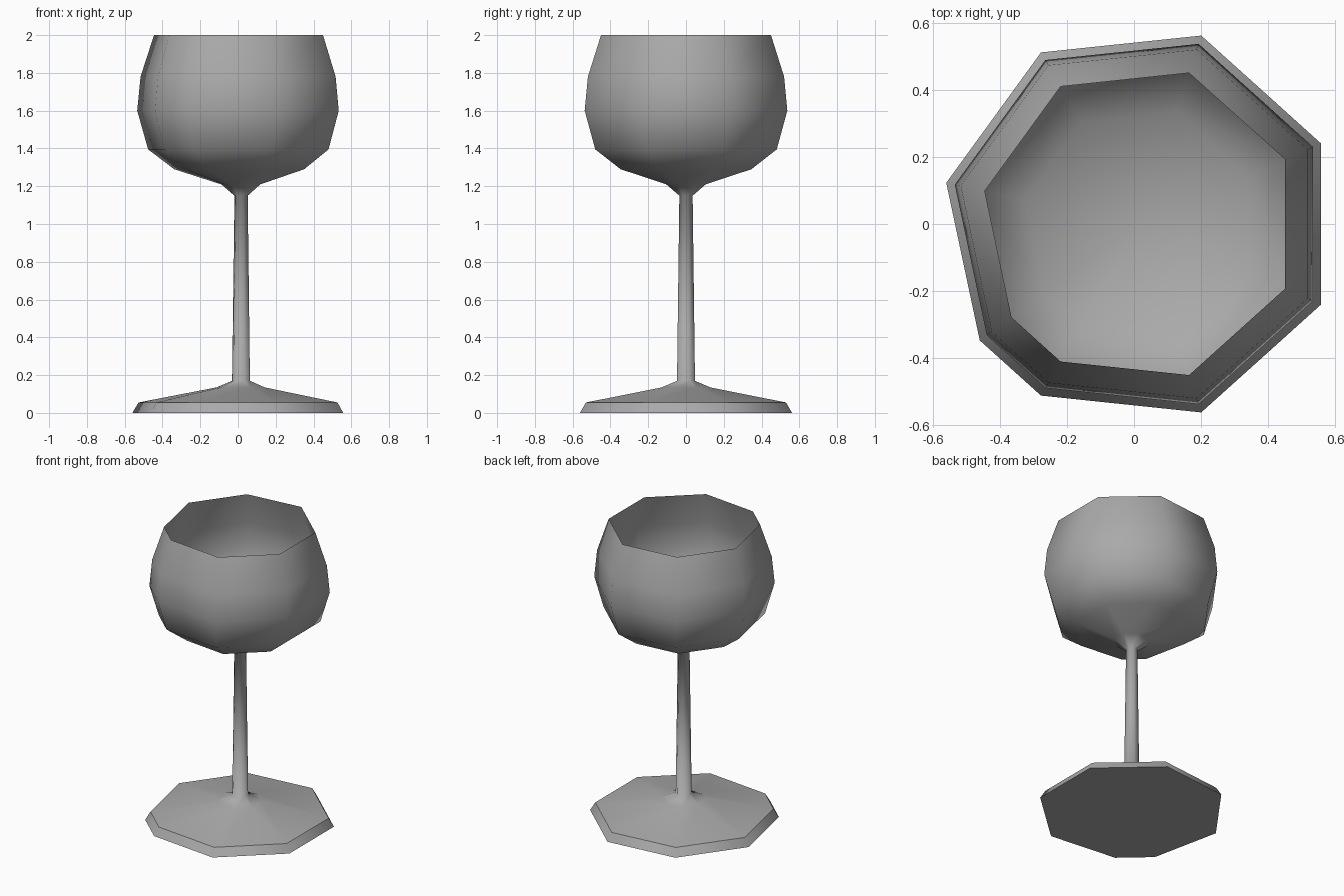
import bpy, bmesh
from math import cos, sin, radians

old = bpy.data.objects.get("Cube")
if old:
    bpy.data.objects.remove(old, do_unlink=True)

grey = bpy.data.materials.new("neutral grey")
grey.use_nodes = True
colour = (0.4, 0.4, 0.4, 1)
grey.diffuse_color = colour
grey.node_tree.nodes["Principled BSDF"].inputs["Base Color"].default_value = colour

# Uneven eight-sided outline: corners picked from a fifteen-sided circle
ANGLES = [radians(24 * k) for k in (1, 3, 5, 7, 9, 10, 12, 14)]
AXIS_X = 0.018


def turned(name, profile, sharp_rings=(), cap_start=False):
    """Sweep (radius, height) points around the axis; zero radius makes a tip."""
    bm = bmesh.new()
    rings = []
    for r, z in profile:
        if r == 0:
            rings.append([bm.verts.new((AXIS_X, 0, z))] * len(ANGLES))
        else:
            rings.append([bm.verts.new((AXIS_X + r * cos(a), r * sin(a), z)) for a in ANGLES])
    n = len(ANGLES)
    for low, high in zip(rings, rings[1:]):
        for i in range(n):
            j = (i + 1) % n
            loop = list(dict.fromkeys([low[i], low[j], high[j], high[i]]))
            bm.faces.new(loop)
    if cap_start:
        bm.faces.new(rings[0][::-1])
    for f in bm.faces:
        f.smooth = True
    for k in sharp_rings:
        for i in range(n):
            edge = bm.edges.get((rings[k][i], rings[k][(i + 1) % n]))
            edge.smooth = False
    mesh = bpy.data.meshes.new(name)
    bm.to_mesh(mesh)
    bm.free()
    mesh.materials.append(grey)
    obj = bpy.data.objects.new(name, mesh)
    bpy.context.collection.objects.link(obj)
    return obj


# Foot, stem and outside of the bowl in one continuous outline,
# then over the sharp rim and down the inside of the bowl
outside = [(0.59, 0), (0.557, 0.055), (0.135, 0.135), (0.05, 0.17),
           (0.037, 1.15), (0.11, 1.21), (0.364, 1.29), (0.505, 1.395),
           (0.564, 1.6), (0.546, 1.78), (0.473, 2.0)]
inside = [(0.536, 1.78), (0.552, 1.6), (0.492, 1.41), (0.35, 1.31), (0, 1.23)]
turned("wine_glass", outside + inside,
       sharp_rings=(0, 1, len(outside) - 1), cap_start=True)
